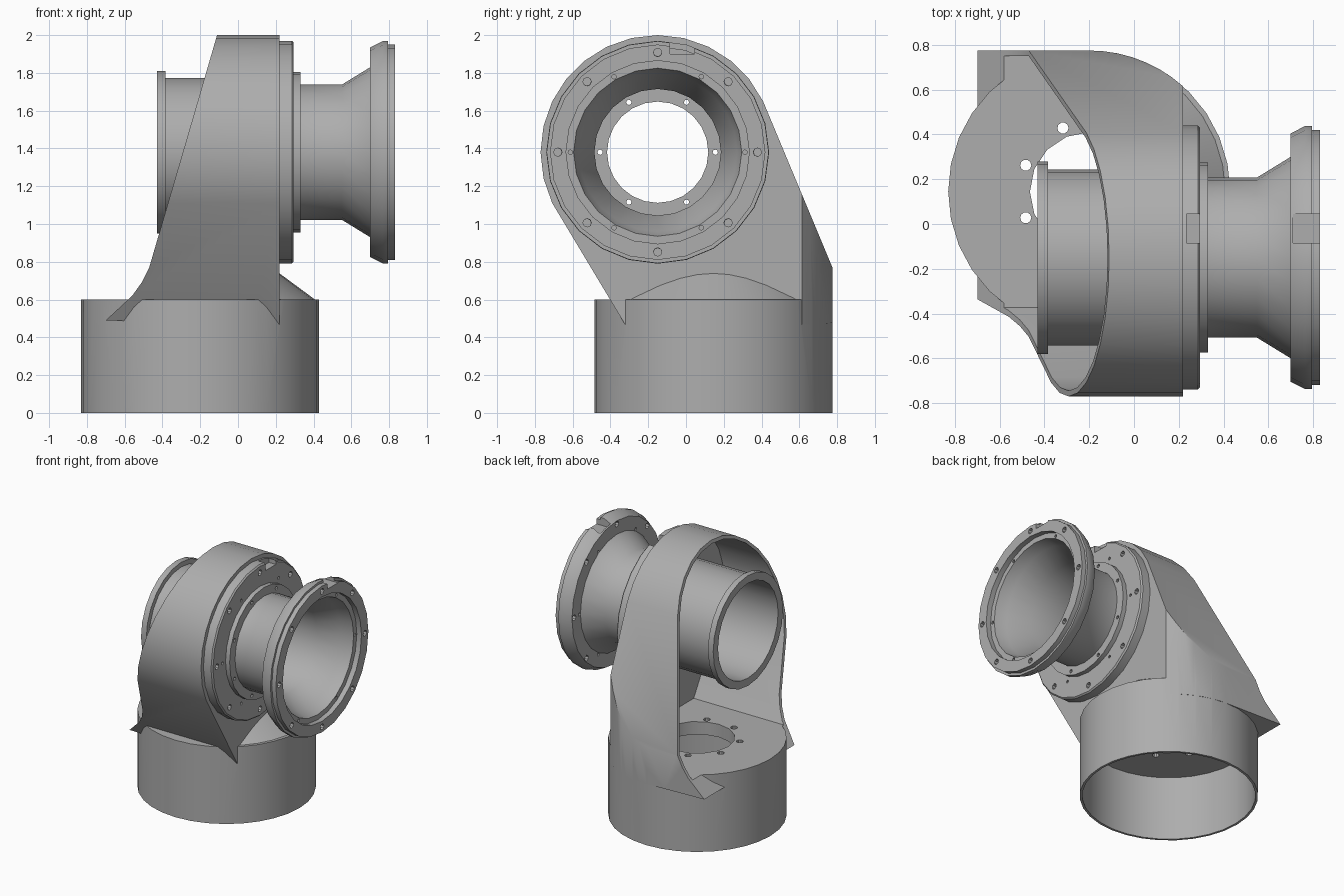
import bpy, bmesh, math
from mathutils import Vector, geometry

if "Cube" in bpy.data.objects:
    bpy.data.objects.remove(bpy.data.objects["Cube"])

CY, CZ = -0.15, 1.38      # horizontal joint axis (along x)
BX, BY = -0.20, 0.145     # vertical base axis (along z)

grey = bpy.data.materials.new("cast grey")
grey.diffuse_color = (0.42, 0.42, 0.42, 1)
grey.use_nodes = True
grey.node_tree.nodes["Principled BSDF"].inputs["Base Color"].default_value = grey.diffuse_color


def finish(name, bm):
    bmesh.ops.recalc_face_normals(bm, faces=bm.faces)
    me = bpy.data.meshes.new(name)
    bm.to_mesh(me)
    bm.free()
    me.materials.append(grey)
    ob = bpy.data.objects.new(name, me)
    bpy.context.collection.objects.link(ob)
    return ob


def extrude(name, pts, vec):
    """Solid prism from a closed outline."""
    bm = bmesh.new()
    vec = Vector(vec)
    a = [bm.verts.new(p) for p in pts]
    b = [bm.verts.new(Vector(p) + vec) for p in pts]
    bm.faces.new(a)
    bm.faces.new(b)
    n = len(pts)
    for i in range(n):
        j = (i + 1) % n
        bm.faces.new((a[i], a[j], b[j], b[i]))
    return finish(name, bm)


def lathe(name, prof, n=24):
    """Closed (x, radius) profile spun round the joint axis."""
    bm = bmesh.new()
    rings = []
    for k in range(n):
        t = 2 * math.pi * k / n
        rings.append([bm.verts.new((x, CY + r * math.cos(t), CZ + r * math.sin(t))) for x, r in prof])
    m = len(prof)
    for k in range(n):
        p, q = rings[k], rings[(k + 1) % n]
        for i in range(m):
            j = (i + 1) % m
            bm.faces.new((p[i], p[j], q[j], q[i]))
    return finish(name, bm)


def disc_z(r, z, n, x=BX, y=BY):
    return [(x + r * math.cos(2 * math.pi * i / n), y + r * math.sin(2 * math.pi * i / n), z) for i in range(n)]


def disc_x(r, x, n, y=CY, z=CZ):
    return [(x, y + r * math.cos(2 * math.pi * i / n), z + r * math.sin(2 * math.pi * i / n)) for i in range(n)]


def box(name, x0, x1, y0, y1, z0, z1):
    return extrude(name, [(x0, y0, z0), (x1, y0, z0), (x1, y1, z0), (x0, y1, z0)], (0, 0, z1 - z0))


def combine(ob, tool, op):
    """Apply a boolean and drop the tool."""
    m = ob.modifiers.new("bool", 'BOOLEAN')
    m.object, m.operation, m.solver = tool, op, 'EXACT'
    bpy.context.view_layer.objects.active = ob
    bpy.ops.object.modifier_apply(modifier=m.name)
    bpy.data.objects.remove(tool)


def smooth(ob):
    bpy.ops.object.select_all(action='DESELECT')
    ob.select_set(True)
    bpy.context.view_layer.objects.active = ob
    bpy.ops.object.shade_smooth_by_angle(angle=math.radians(32))


def side_prism(name, r, feet, x0, x1):
    """Round head blending by tangents into the feet points."""
    pts = [p[1:] for p in disc_x(r, 0, 28)] + feet
    hull = geometry.convex_hull_2d([Vector(p) for p in pts])
    return extrude(name, [(x0, *pts[i]) for i in hull], (x1 - x0, 0, 0))


def plan_prism(name, x1, r, z0):
    """Plan outline: rounded at the back right, straight elsewhere."""
    a0 = math.acos((x1 - BX) / r)
    pts = [(-1.2, -1.2, z0), (x1, -1.2, z0)]
    for i in range(8):
        a = a0 + (math.pi / 2 - a0) * i / 7
        pts.append((BX + r * math.cos(a), BY + r * math.sin(a), z0))
    pts.append((-1.2, BY + r, z0))
    return extrude(name, pts, (0, 0, 3))


# Housing: round-headed shell with a slanted open mouth
housing = side_prism("housing", 0.62, [(-0.30, 0.43), (0.775, 0.43), (0.775, 0.77)], -0.9, 0.22)
combine(housing, plan_prism("plan", 0.22, 0.63, 0), 'INTERSECT')
mouth = [(-0.105, 2.02), (-0.47, 0.77), (-0.51, 0.69), (-0.56, 0.62), (-0.70, 0.49), (0.5, 0.46), (0.5, 2.02)]
combine(housing, extrude("mouth", [(x, -1.5, z) for x, z in mouth], (0, 3, 0)), 'INTERSECT')

# Base drum and the conical shoulder beside the flat plate
combine(housing, extrude("drum", disc_z(0.63, 0, 32), (0, 0, 0.6)), 'UNION')
bm = bmesh.new()
low = [bm.verts.new(p) for p in disc_z(0.628, 0.55, 32)]
mid = [bm.verts.new(p) for p in disc_z(0.628, 0.585, 32)]
top = [bm.verts.new(p) for p in disc_z(0.35, 0.79, 32)]
for a, b in ((low, mid), (mid, top)):
    for i in range(32):
        j = (i + 1) % 32
        bm.faces.new((a[i], a[j], b[j], b[i]))
bm.faces.new(low)
bm.faces.new(top)
shoulder = finish("shoulder", bm)
combine(shoulder, box("clip", 0.205, 1, -1, 1, 0, 1), 'INTERSECT')
combine(housing, shoulder, 'UNION')

# Hollow interior, drum bore, deck opening and bolt holes
cavity = side_prism("cavity", 0.595, [(-0.374, 0.6), (0.75, 0.6), (0.75, 0.77)], -1.1, 0.195)
combine(cavity, plan_prism("cavity_plan", 0.195, 0.605, 0.3), 'INTERSECT')
combine(housing, cavity, 'DIFFERENCE')
combine(housing, extrude("bore", disc_z(0.612, -0.1, 32), (0, 0, 0.6)), 'DIFFERENCE')
combine(housing, extrude("deck_hole", disc_z(0.265, 0.4, 16), (0, 0, 0.35)), 'DIFFERENCE')
combine(housing, extrude("plate_hole", disc_x(0.36, 0.1, 24), (0.3, 0, 0)), 'DIFFERENCE')
for i in range(8):
    a = math.radians(22.5 + 45 * i)
    hole = disc_z(0.025, 0.4, 10, BX + 0.307 * math.cos(a), BY + 0.307 * math.sin(a))
    combine(housing, extrude("bolt", hole, (0, 0, 0.3)), 'DIFFERENCE')
smooth(housing)

# Horizontal tube with its flanges, flare and inner lip
tube = lathe("flanged_tube", [
    (-0.43, 0.43), (-0.385, 0.43), (-0.385, 0.393), (0.215, 0.393),
    (0.215, 0.59), (0.285, 0.59), (0.295, 0.58), (0.295, 0.425), (0.33, 0.425),
    (0.33, 0.358), (0.55, 0.358), (0.70, 0.45), (0.70, 0.555), (0.765, 0.588),
    (0.795, 0.588), (0.795, 0.57), (0.83, 0.57), (0.83, 0.485), (0.79, 0.485),
    (0.79, 0.445), (0.70, 0.42), (0.55, 0.335), (0.24, 0.335), (0.24, 0.268),
    (0.20, 0.268), (0.20, 0.345), (0.05, 0.345), (0.05, 0.37), (-0.43, 0.37)])


def drill(radius, count, r, x0, x1, start=0):
    for i in range(count):
        a = start + 2 * math.pi * i / count
        pts = disc_x(r, x0, 8, CY + radius * math.cos(a), CZ + radius * math.sin(a))
        combine(tube, extrude("drill", pts, (x1 - x0, 0, 0)), 'DIFFERENCE')


drill(0.528, 8, 0.022, 0.65, 0.9)      # outer flange bolts
drill(0.462, 6, 0.012, 0.65, 0.9)      # outer flange pins
drill(0.53, 8, 0.022, 0.26, 0.34)      # plate flange bolts
drill(0.462, 6, 0.012, 0.26, 0.34)     # plate flange pins
drill(0.392, 8, 0.014, 0.305, 0.36, math.pi / 8)   # inner step bolts
drill(0.305, 6, 0.014, 0.15, 0.30)     # lip bolts
# Key notches at the top of both flanges
combine(tube, box("notch", 0.235, 0.34, -0.085, 0.045, 1.90, 2.1), 'DIFFERENCE')
combine(tube, box("notch", 0.71, 0.9, -0.085, 0.045, 1.90, 2.1), 'DIFFERENCE')
smooth(tube)
